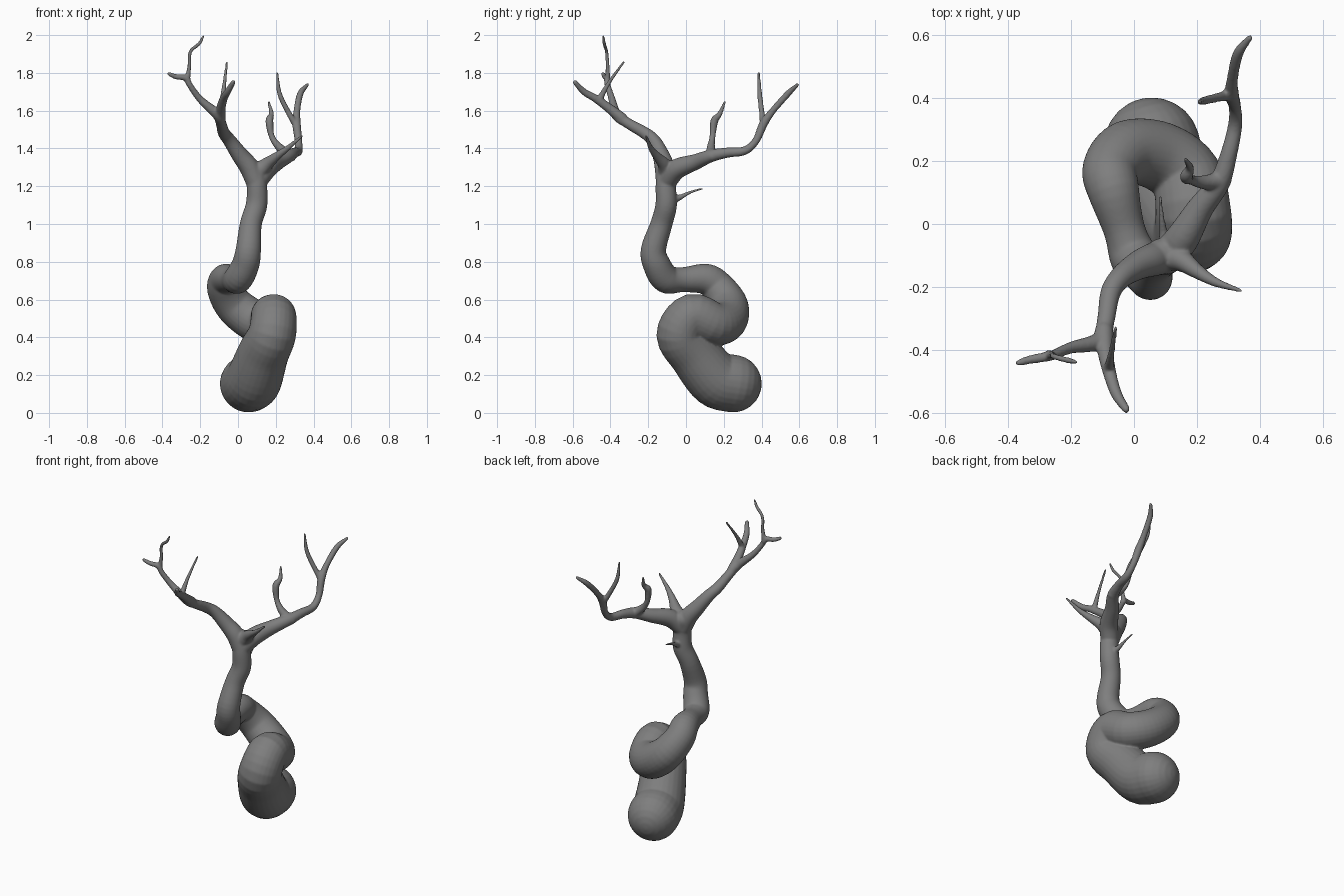
import bpy, bmesh, math
from mathutils import Vector

SIDES = 28
bm = bmesh.new()


def spline(pts, steps=5):
    """Catmull-Rom through (x, y, z, radius) points."""
    p = [Vector(q) for q in pts]
    p = [p[0] * 2 - p[1]] + p + [p[-1] * 2 - p[-2]]
    out = []
    for i in range(1, len(p) - 2):
        a, b, c, d = p[i - 1:i + 3]
        for s in range(steps):
            t = s / steps
            out.append((b * 2 + (c - a) * t + (a * 2 - b * 5 + c * 4 - d) * t * t
                        + (b * 3 - a - c * 3 + d) * t ** 3) * 0.5)
    out.append(p[-2])
    return [(q.to_3d(), max(q.w, 0.006)) for q in out]


def limb(pts):
    """Tapered tube with rounded ends, added to the tree mesh."""
    path = spline(pts)
    n = len(path)
    tans = [(path[min(i + 1, n - 1)][0] - path[max(i - 1, 0)][0]).normalized() for i in range(n)]
    rings = [(c, r, t) for (c, r), t in zip(path, tans)]
    caps = [math.radians(a) for a in (15, 30, 45, 60, 75, 87)]
    (c0, r0), (c1, r1) = path[0], path[-1]
    rings = ([(c0 - tans[0] * r0 * math.sin(a), r0 * math.cos(a), tans[0]) for a in reversed(caps)]
             + rings
             + [(c1 + tans[-1] * r1 * math.sin(a), r1 * math.cos(a), tans[-1]) for a in caps])
    side = rings[0][2].orthogonal().normalized()
    prev = None
    for c, r, t in rings:
        side = (side - t * side.dot(t)).normalized()
        up = t.cross(side)
        loop = []
        for k in range(SIDES):
            a = 2 * math.pi * k / SIDES
            loop.append(bm.verts.new(c + (side * math.cos(a) + up * math.sin(a)) * r))
        if prev:
            for k in range(SIDES):
                j = (k + 1) % SIDES
                bm.faces.new((prev[k], prev[j], loop[j], loop[k]))
        else:
            bm.faces.new(loop[::-1])
        prev = loop
    bm.faces.new(prev)


# Coiled trunk
limb([
    (.057, .248, .155, .153), (.085, .155, .18, .149), (.132, .045, .31, .136),
    (.18, -.03, .415, .127), (.188, .035, .512, .12), (.165, .15, .47, .114),
    (.08, .215, .492, .11), (-.02, .227, .568, .102), (-.074, .172, .658, .09),
    (-.065, .105, .708, .082), (-.03, -.02, .705, .066), (.0, -.105, .71, .077),
    (.04, -.155, .785, .073), (.055, -.172, .865, .067), (.068, -.13, 1.0, .058),
    (.098, -.105, 1.1, .057), (.1, -.107, 1.2, .054), (.088, -.1, 1.28, .055)])

# Left limb with its forks
limb([
    (.093, -.106, 1.23, .054), (.06, -.113, 1.3, .053), (.01, -.133, 1.365, .045),
    (-.043, -.17, 1.44, .036), (-.075, -.22, 1.483, .032), (-.09, -.31, 1.535, .028),
    (-.11, -.37, 1.58, .028), (-.2, -.392, 1.66, .019), (-.255, -.415, 1.735, .016),
    (-.275, -.42, 1.772, .016), (-.33, -.43, 1.78, .014), (-.365, -.44, 1.795, .011)])
limb([
    (-.27, -.415, 1.76, .016), (-.258, -.415, 1.83, .011), (-.253, -.42, 1.91, .01),
    (-.205, -.433, 1.955, .01), (-.183, -.438, 1.995, .007)])
limb([
    (-.095, -.34, 1.56, .03), (-.09, -.41, 1.615, .025), (-.075, -.48, 1.665, .021),
    (-.055, -.54, 1.70, .018), (-.025, -.587, 1.75, .013)])
limb([
    (-.08, -.46, 1.655, .018), (-.072, -.41, 1.745, .011), (-.058, -.33, 1.857, .007)])

# Right limb with its forks
limb([
    (.1, -.103, 1.225, .053), (.15, -.05, 1.29, .054), (.21, .05, 1.328, .042),
    (.27, .13, 1.36, .034), (.3, .22, 1.378, .027), (.32, .31, 1.388, .023),
    (.32, .37, 1.44, .02), (.31, .41, 1.53, .023), (.312, .46, 1.6, .018),
    (.33, .54, 1.69, .017), (.367, .59, 1.737, .01)])
limb([
    (.31, .41, 1.52, .019), (.27, .402, 1.585, .015), (.22, .39, 1.69, .013),
    (.207, .385, 1.8, .007)])
limb([
    (.28, .14, 1.36, .03), (.225, .132, 1.4, .023), (.18, .14, 1.46, .016),
    (.166, .15, 1.545, .021), (.177, .178, 1.582, .014), (.163, .205, 1.645, .007)])

# Front branch and small rear spur
limb([
    (.1, -.1, 1.27, .05), (.15, -.115, 1.315, .036), (.2, -.15, 1.355, .024),
    (.26, -.185, 1.4, .015), (.338, -.211, 1.465, .007)])
limb([
    (.1, -.085, 1.13, .03), (.095, -.035, 1.14, .016), (.088, .02, 1.167, .009),
    (.083, .085, 1.187, .006)])

me = bpy.data.meshes.new("coiled_tree")
bm.to_mesh(me)
bm.free()
tree = bpy.data.objects.new("coiled_tree", me)
bpy.context.collection.objects.link(tree)

# Fuse limbs into one skin and soften the forks
fuse = tree.modifiers.new("fuse", 'REMESH')
fuse.mode = 'VOXEL'
fuse.voxel_size = 0.0055
fuse.use_smooth_shade = True
soft = tree.modifiers.new("soften", 'SMOOTH')
soft.factor = 0.5
soft.iterations = 10

# Dark grey bark
bark = bpy.data.materials.new("bark")
bark.diffuse_color = (.21, .21, .21, 1)
me.materials.append(bark)
